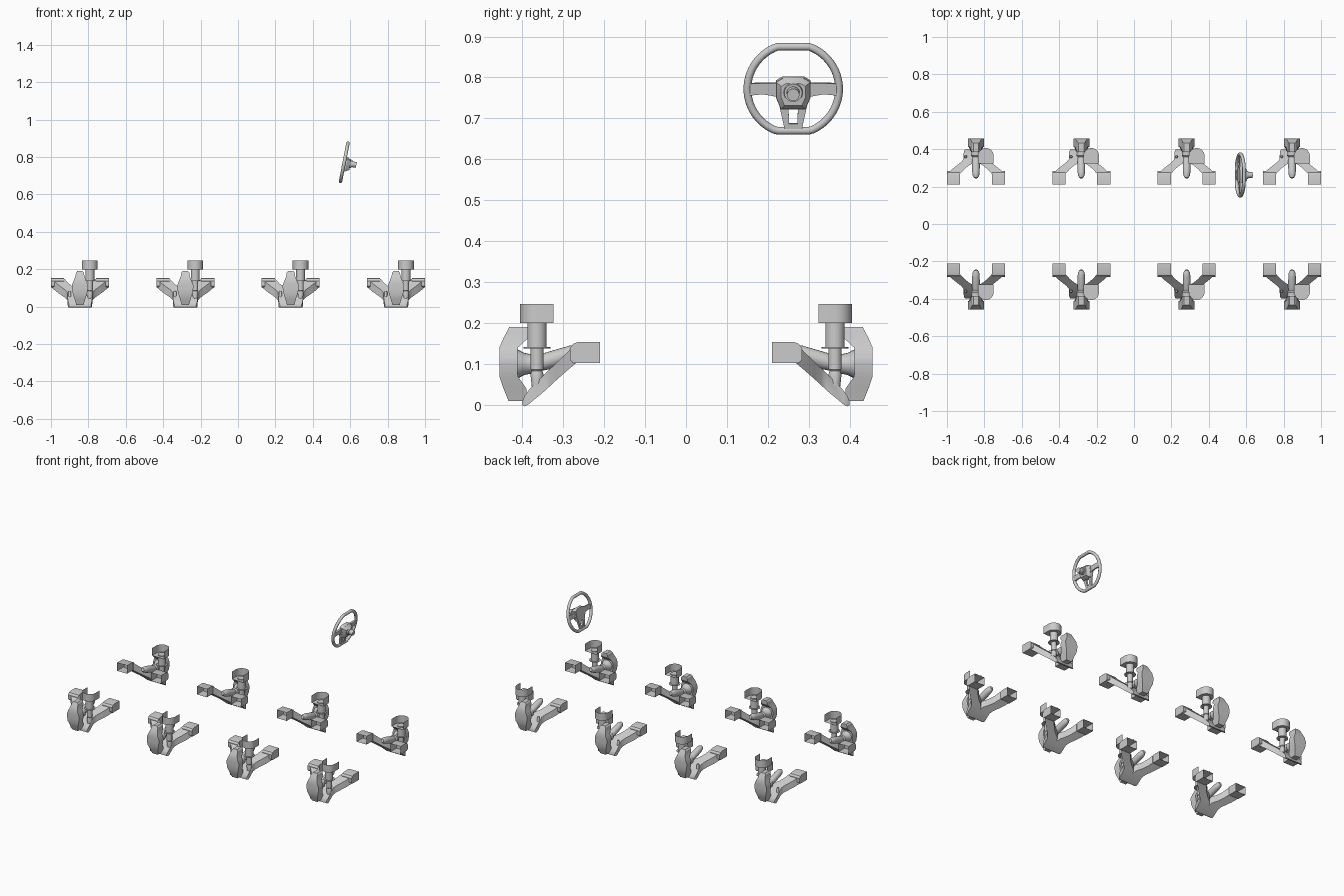
import bpy, bmesh, math
from mathutils import Matrix, Vector

if "Cube" in bpy.data.objects:
    bpy.data.objects.remove(bpy.data.objects["Cube"])

GREY = bpy.data.materials.new("light_grey")
GREY.diffuse_color = (0.6, 0.6, 0.6, 1)
GREY.use_nodes = True
GREY.node_tree.nodes["Principled BSDF"].inputs["Base Color"].default_value = GREY.diffuse_color


def finish(name, bm, angle=35, recalc=True):
    if recalc:
        bmesh.ops.recalc_face_normals(bm, faces=bm.faces[:])
    me = bpy.data.meshes.new(name)
    bm.to_mesh(me)
    bm.free()
    me.materials.append(GREY)
    ob = bpy.data.objects.new(name, me)
    bpy.context.collection.objects.link(ob)
    bpy.ops.object.select_all(action='DESELECT')
    bpy.context.view_layer.objects.active = ob
    ob.select_set(True)
    bpy.ops.object.shade_smooth_by_angle(angle=math.radians(angle))
    return ob


def loft(name, rings, start=True, end=True, closed=False, angle=35):
    """Skin a list of equal-length point loops."""
    bm = bmesh.new()
    vs = [[bm.verts.new(p) for p in r] for r in rings]
    n = len(vs[0])
    pairs = list(zip(vs, vs[1:])) + ([(vs[-1], vs[0])] if closed else [])
    for a, b in pairs:
        for i in range(n):
            j = (i + 1) % n
            bm.faces.new((a[i], a[j], b[j], b[i]))
    if not closed:
        if start:
            bm.faces.new(vs[0][::-1])
        if end:
            bm.faces.new(vs[-1])
    return finish(name, bm, angle)


def lathe(name, base, axis, prof, n=20):
    """Turned part: prof is (distance along axis, radius)."""
    rot = Vector(axis).to_track_quat('Z', 'Y')
    rings = [[Vector(base) + rot @ Vector((r * math.cos(2 * math.pi * k / n),
              r * math.sin(2 * math.pi * k / n), d)) for k in range(n)] for d, r in prof]
    return loft(name, rings)


def prism(name, pts, w0, w1, scale=1.0):
    """Outline in the wheel plane (y, z), extruded along x."""
    c = Vector((sum(p[0] for p in pts), sum(p[1] for p in pts))) / len(pts)
    top = [c + (Vector(p) - c) * scale for p in pts]
    return loft(name, [[(w0, y, z) for y, z in pts], [(w1, y, z) for y, z in top]])


# ---------- one suspension corner, outer side towards -y ----------
parts = []

# wishbone: solid outer end splitting into two sloping legs
stations = [(.399, 0, .058, .006), (.394, 0, .062, .013), (.385, 0, .065, .017),
            (.345, 0, .067, .021), (.33, .008, .08, .021), (.315, .035, .1, .021),
            (.295, .06, .125, .022), (.27, .083, .15, .024)]
for s, side in ((-1, "left"), (1, "right")):
    rings = []
    for d, xi, xo, h in stations:
        zc = .018 + (.385 - d) * .93
        rings.append([(s * xi, -d, zc - h), (s * xo, -d, zc - h),
                      (s * xo, -d, zc + h), (s * xi, -d, zc + h)])
    parts.append(loft("wishbone_" + side, rings, angle=40))
    # chassis pad, open at its inner end
    rings = [[(s * a, -d, z0), (s * b, -d, z0), (s * b, -d, z1), (s * a, -d, z1)]
             for d, a, b, z0, z1 in ((.284, .085, .155, .11, .138), (.275, .085, .155, .102, .15),
                                     (.262, .085, .155, .102, .154), (.21, .085, .155, .102, .154))]
    parts.append(loft("chassis_pad_" + side, rings, end=False))

# knuckle: C-shaped upright, widest at hub height
rings = []
for z, yo, yi, hw in ((.01, .434, .388, .02), (.04, .446, .39, .028), (.07, .456, .411, .038),
                      (.1, .456, .412, .043), (.115, .456, .412, .043), (.14, .456, .411, .033),
                      (.163, .446, .386, .024), (.182, .436, .384, .021), (.19, .432, .385, .014)):
    rings.append([(-hw, -yo, z), (hw, -yo, z), (hw, -yi, z), (-hw, -yi, z)])
parts.append(loft("knuckle", rings, angle=30))

parts.append(lathe("wheel_hub", (0, -.42, .1), (0, 1, 0),
                   [(0, .037), (.012, .034), (.025, .027), (.04, .024), (.055, .026), (.062, .02)]))
parts.append(lathe("drive_shaft", (0, -.375, .096), (0, .13, .04),
                   [(0, .014), (.02, .019), (.04, .021), (.1, .02), (.122, .017), (.134, .01)]))

# strut with thin flange, on a joint at the right leg
SX, SY = .053, -.364
parts.append(lathe("strut", (SX, SY, 0), (0, 0, 1),
                   [(.045, .013), (.075, .016), (.083, .013), (.087, .016), (.138, .016),
                    (.138, .033), (.141, .033), (.141, .0235), (.205, .0235)]))
parts.append(lathe("arm_pin", (-.055, -.36, 0), (0, 0, 1),
                   [(.045, .008), (.078, .008), (.083, .005)], 12))

# strut mount: round outer wall, straight sides, open top and open inner side
R = .042
arch = [(SX - R, SY + R - .002)] + \
       [(SX - R * math.cos(math.pi * k / 16), SY - R * math.sin(math.pi * k / 16)) for k in range(17)] + \
       [(SX + R, SY + R - .002)]
bm = bmesh.new()
lo = [bm.verts.new((x, y, .2)) for x, y in arch]
hi = [bm.verts.new((x, y, .247)) for x, y in arch]
bm.faces.new(lo[::-1])
for i in range(len(arch) - 1):
    bm.faces.new((lo[i], lo[i + 1], hi[i + 1], hi[i]))
parts.append(finish("strut_mount", bm))

# ---------- repeat the corner: four columns, mirrored front to back ----------
for row, sy in (("front", 1), ("back", -1)):
    for i in range(4):
        cx = -.845 + i * 1.69 / 3
        for p in parts:
            me = p.data.copy()
            me.transform(Matrix.Translation((cx, 0, 0)) @ Matrix.Diagonal((1, sy, 1, 1)))
            if sy < 0:
                me.flip_normals()
            ob = bpy.data.objects.new(f"{row}_{p.name}_{i + 1}", me)
            bpy.context.collection.objects.link(ob)
for p in parts:
    bpy.data.objects.remove(p)

# ---------- steering wheel, built upright facing x then tilted ----------
wheel = []
path = []
for k in range(72):
    a = 2 * math.pi * k / 72
    path.append(Vector((0, .112 * math.cos(a), max(-.104, min(.105, .112 * math.sin(a))))))
rings = []
for k, p in enumerate(path):
    t = (path[(k + 1) % 72] - path[k - 1]).normalized()
    out = t.cross(Vector((1, 0, 0)))
    rings.append([p + out * .0095 * math.cos(b) + Vector((.0095 * math.sin(b), 0, 0))
                  for b in (2 * math.pi * j / 10 for j in range(10))])
wheel.append(loft("steering_rim", rings, closed=True, angle=60))

for s, side in ((-1, "left"), (1, "right")):
    wheel.append(prism("spoke_" + side, [(s * .03, -.02), (s * .075, -.012), (s * .112, -.016),
                       (s * .112, .014), (s * .03, .016)], -.005, .007))
    wheel.append(prism("lower_spoke_" + side, [(s * .034, -.04), (s * .012, -.04),
                       (s * .01, -.085), (s * .02, -.104)], -.005, .007))
wheel.append(prism("lower_spoke_bar", [(-.02, -.104), (.02, -.104), (.021, -.086), (-.021, -.086)], -.005, .007))
hub = [(-.03, -.048), (.03, -.048), (.042, -.02), (.042, .02), (.025, .03), (-.025, .03), (-.042, .02), (-.042, -.02)]
wheel.append(prism("hub_cover", hub, -.008, .014))
wheel.append(prism("hub_housing", [(y * .98, z * .98) for y, z in hub], .014, .034, .72))
wheel.append(lathe("column_boss", (.03, 0, -.002), (1, 0, 0),
                   [(0, .024), (.012, .022), (.012, .016), (.036, .015)], 24))

place = Matrix.Translation((.568, .262, .772)) @ Matrix.Rotation(math.radians(11), 4, 'Y')
for ob in wheel:
    ob.data.transform(place)
